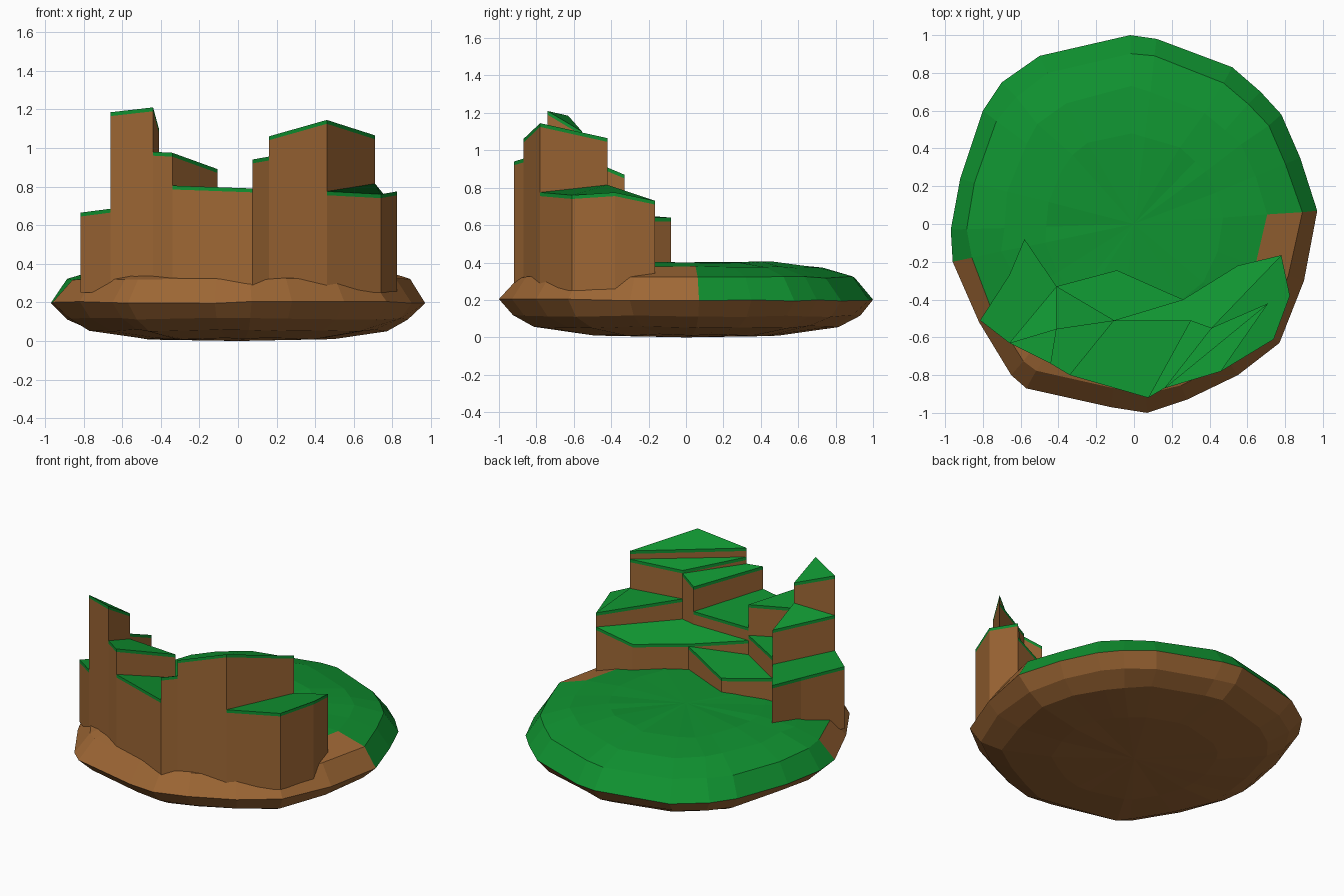
import bpy, bmesh, math, random
from mathutils import Vector

if "Cube" in bpy.data.objects:
    bpy.data.objects.remove(bpy.data.objects["Cube"])

random.seed(4)


def material(name, rgb):
    m = bpy.data.materials.new(name)
    m.diffuse_color = (*rgb, 1)
    m.use_nodes = True
    m.node_tree.nodes["Principled BSDF"].inputs["Base Color"].default_value = m.diffuse_color
    return m


BROWN = material("earth", (0.34, 0.135, 0.035))
GREEN = material("grass", (0.005, 0.29, 0.03))


def finish(name, bm):
    bmesh.ops.recalc_face_normals(bm, faces=bm.faces)
    me = bpy.data.meshes.new(name)
    bm.to_mesh(me)
    bm.free()
    me.materials.append(BROWN)
    me.materials.append(GREEN)
    ob = bpy.data.objects.new(name, me)
    bpy.context.collection.objects.link(ob)
    return ob


# Ground mound: irregular outline lofted through scaled rings
OUTLINE = [(-.97, -.03), (-.96, -.2), (-.82, -.52), (-.65, -.8), (-.57, -.87),
           (-.12, -.97), (.07, -1), (.28, -.93), (.55, -.8), (.77, -.63),
           (.9, -.3), (.97, .07), (.88, .35), (.78, .58), (.67, .7),
           (.52, .83), (.12, .98), (-.02, 1), (-.5, .89), (-.7, .75),
           (-.8, .6), (-.92, .24)]
RINGS = [(.5, .012), (.8, .055), (.92, .115), (1, .2), (.905, .32), (.72, .375), (.48, .4)]


def ground():
    bm = bmesh.new()
    rings = []
    for s, z in RINGS:
        j = 0 if s == 1 else .015
        rings.append([bm.verts.new((x * (s + random.uniform(-j, j)),
                                    y * (s + random.uniform(-j, j)),
                                    z + random.uniform(-.006, .006)))
                      for x, y in OUTLINE])
    n = len(OUTLINE)
    for a, b in zip(rings, rings[1:]):
        for i in range(n):
            k = (i + 1) % n
            bm.faces.new((a[i], a[k], b[k], b[i]))
    for ring, z in ((rings[0], 0), (rings[-1], .4)):
        c = bm.verts.new((0, 0, z))
        for i in range(n):
            bm.faces.new((ring[i], ring[(i + 1) % n], c))
    bmesh.ops.recalc_face_normals(bm, faces=bm.faces)
    for f in bm.faces:
        c = f.calc_center_median()
        limit = -.32 if c.x < 0 else .02
        grassy = c.z > .22 and (c.y > limit or c.z > .36)
        f.material_index = 1 if grassy else 0
    return finish("ground_mound", bm)


ground()

# Shared corner points of the stepped cliff, in plan
P = dict(a=(-.815, -.51), b=(-.66, -.63), c=(-.44, -.74), d=(-.34, -.80),
         e=(.075, -.92), f=(.16, -.87), g=(.46, -.78), h=(.74, -.61),
         i=(.825, -.38), j=(.78, -.165), k=(.55, -.22), l=(.26, -.40),
         m=(-.09, -.245), n=(-.41, -.33), o=(-.58, -.08), p=(-.66, -.27),
         q=(-.41, -.555), r=(-.105, -.51), s=(.30, -.51), t=(.41, -.55),
         u=(.71, -.42))

# Each column: corners and the height of each corner
COLUMNS = {
    "left_low_column": ("abnop", (.665, .685, .64, .64, .64)),
    "left_tower": ("bcq", (1.185, 1.21, 1.1)),
    "left_rear_column": ("bqn", (.92, .965, .87)),
    "left_front_column": ("cdrq", (.98, .975, .89, .93)),
    "left_inner_column": ("qrn", (.73, .685, .685)),
    "middle_front_column": ("desr", (.805, .79, .735, .735)),
    "middle_back_column": ("rlmn", (.555, .555, .495, .545)),
    "right_front_column": ("efts", (.94, .955, .945, .9)),
    "right_tower": ("fgu", (1.06, 1.145, 1.065)),
    "right_rear_column": ("fut", (1.0, 1.01, .965)),
    "right_low_column": ("ghijtu", (.775, .76, .775, .73, .775, .815)),
    "right_back_column": ("rstjkl", (.65, .65, .64, .635, .56, .57)),
}
BOTTOM, CAP = .25, .02


def column(name, corners, tops):
    bm = bmesh.new()
    n = len(corners)

    def ring(heights):
        return [bm.verts.new((*P[c], z)) for c, z in zip(corners, heights)]

    low = ring([BOTTOM] * n)
    mid = ring([z - CAP for z in tops])
    top = ring(tops)
    bm.faces.new(low)
    for lower, upper, mat in ((low, mid, 0), (mid, top, 1)):
        for i in range(n):
            k = (i + 1) % n
            bm.faces.new((lower[i], lower[k], upper[k], upper[i])).material_index = mat
    bm.faces.new(top).material_index = 1
    finish(name, bm)


for name, (corners, tops) in COLUMNS.items():
    column(name, corners, tops)
